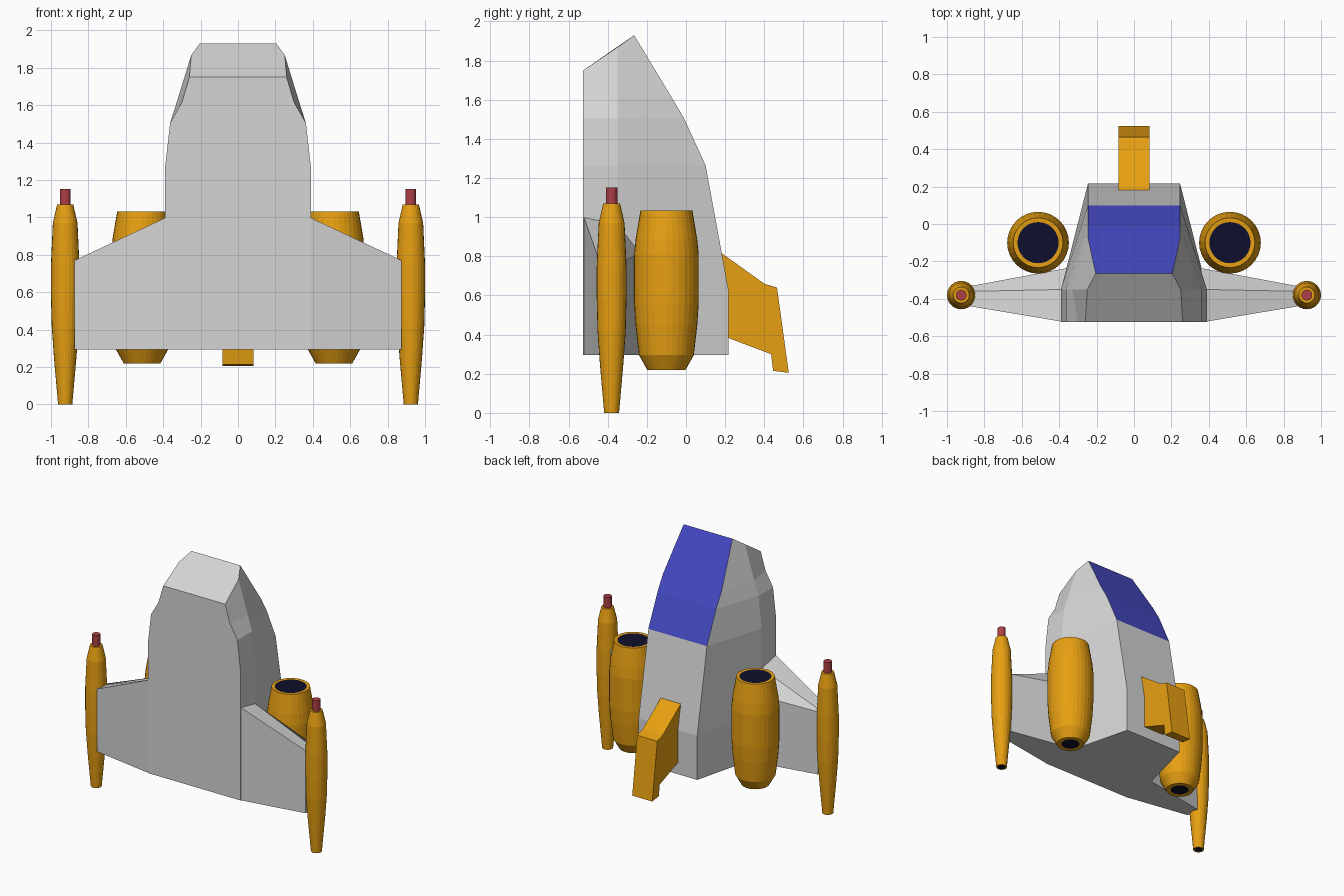
import bpy, bmesh, math

if "Cube" in bpy.data.objects:
    bpy.data.objects.remove(bpy.data.objects["Cube"])


def material(name, rgb):
    m = bpy.data.materials.new(name)
    m.diffuse_color = (*rgb, 1)
    m.use_nodes = True
    m.node_tree.nodes["Principled BSDF"].inputs["Base Color"].default_value = m.diffuse_color
    return m


GREY = material("hull grey", (0.66, 0.66, 0.66))
GOLD = material("gold", (0.80, 0.35, 0.006))
BLUE = material("window blue", (0.062, 0.068, 0.56))
NAVY = material("dark navy", (0.0045, 0.0045, 0.025))
RED = material("red", (0.42, 0.050, 0.060))


def loft(name, rings, mats, rule=None):
    """Skin closed rings of equal length, cap both ends, colour by rule."""
    bm = bmesh.new()
    rows = [[bm.verts.new(p) for p in ring] for ring in rings]
    n = len(rows[0])
    for a, b in zip(rows, rows[1:]):
        for i in range(n):
            j = (i + 1) % n
            bm.faces.new((a[i], a[j], b[j], b[i]))
    bm.faces.new(rows[0][::-1])
    bm.faces.new(rows[-1])
    bmesh.ops.recalc_face_normals(bm, faces=bm.faces)
    bm.normal_update()
    if rule:
        for f in bm.faces:
            f.material_index = rule(f)
    me = bpy.data.meshes.new(name)
    bm.to_mesh(me)
    bm.free()
    for m in mats:
        me.materials.append(m)
    ob = bpy.data.objects.new(name, me)
    bpy.context.collection.objects.link(ob)
    return ob


def turned(name, x, y, profile, mats, sides=32, rule=None):
    """Round part from (radius, z) pairs."""
    rings = [[(x + r * math.cos(2 * math.pi * i / sides),
               y + r * math.sin(2 * math.pi * i / sides), z)
              for i in range(sides)] for r, z in profile]
    return loft(name, rings, mats, rule)


def section(front, mid, back):
    """Six-sided hull section from the right-hand points."""
    half = [front, mid, back]
    return half + [(-x, y, z) for x, y, z in reversed(half)]


def level(z, xf, xm, xb, yb):
    return section((xf, -.525, z), (xm, -.35, z), (xb, yb, z))


# hull with blue canopy on the upper back faces
hull = [level(.295, .39, .39, .246, .217),
        level(.63, .39, .39, .246, .217),
        level(1.265, .39, .39, .246, .10),
        level(1.505, .363, .363, .246, -.01),
        level(1.615, .30, .328, .246, -.075),
        section((.26, -.525, 1.75), (.25, -.35, 1.868), (.205, -.265, 1.93))]
loft("hull", hull, [GREY, BLUE],
     lambda f: int(f.normal.y > .7 and f.calc_center_median().z > 1.27))

for side, s in (("right", 1), ("left", -1)):
    # wing
    root = [(.385, -.522, .295), (.385, -.522, 1.0), (.385, -.35, .965),
            (.355, -.235, .815), (.355, -.235, .295)]
    tip = [(.875, -.44, .295), (.875, -.44, .77), (.875, -.36, .77),
           (.875, -.332, .77), (.875, -.332, .295)]
    loft(side + "_wing", [[(s * x, y, z) for x, y, z in r] for r in (root, tip)],
         [GREY])

    # engine with dark intake and exhaust discs
    turned(side + "_engine", s * .513, -.10,
           [(.065, .221), (.098, .22), (.14, .295), (.158, .45), (.165, .56),
            (.165, .81), (.157, .89), (.133, 1.033), (.11, 1.032)],
           [GOLD, NAVY],
           rule=lambda f: int(len(f.verts) > 4))

    # wing tip pod with dark nozzle and red barrel
    turned(side + "_tip_pod", s * .924, -.38,
           [(.03, .001), (.038, 0), (.06, .25), (.072, .42), (.076, .58),
            (.076, .75), (.066, .97), (.043, 1.07)],
           [GOLD, NAVY], 24,
           lambda f: int(len(f.verts) > 4 and f.normal.z < 0))
    turned(side + "_barrel", s * .924, -.38, [(.029, 1.06), (.029, 1.152)],
           [RED], 16)

# tail fin
fin = [(.15, .84), (.19, .81), (.40, .66), (.465, .64), (.525, .205),
       (.445, .215), (.435, .30), (.21, .385), (.15, .41)]
loft("tail_fin", [[(x, y, z) for y, z in fin] for x in (-.084, .084)], [GOLD])
